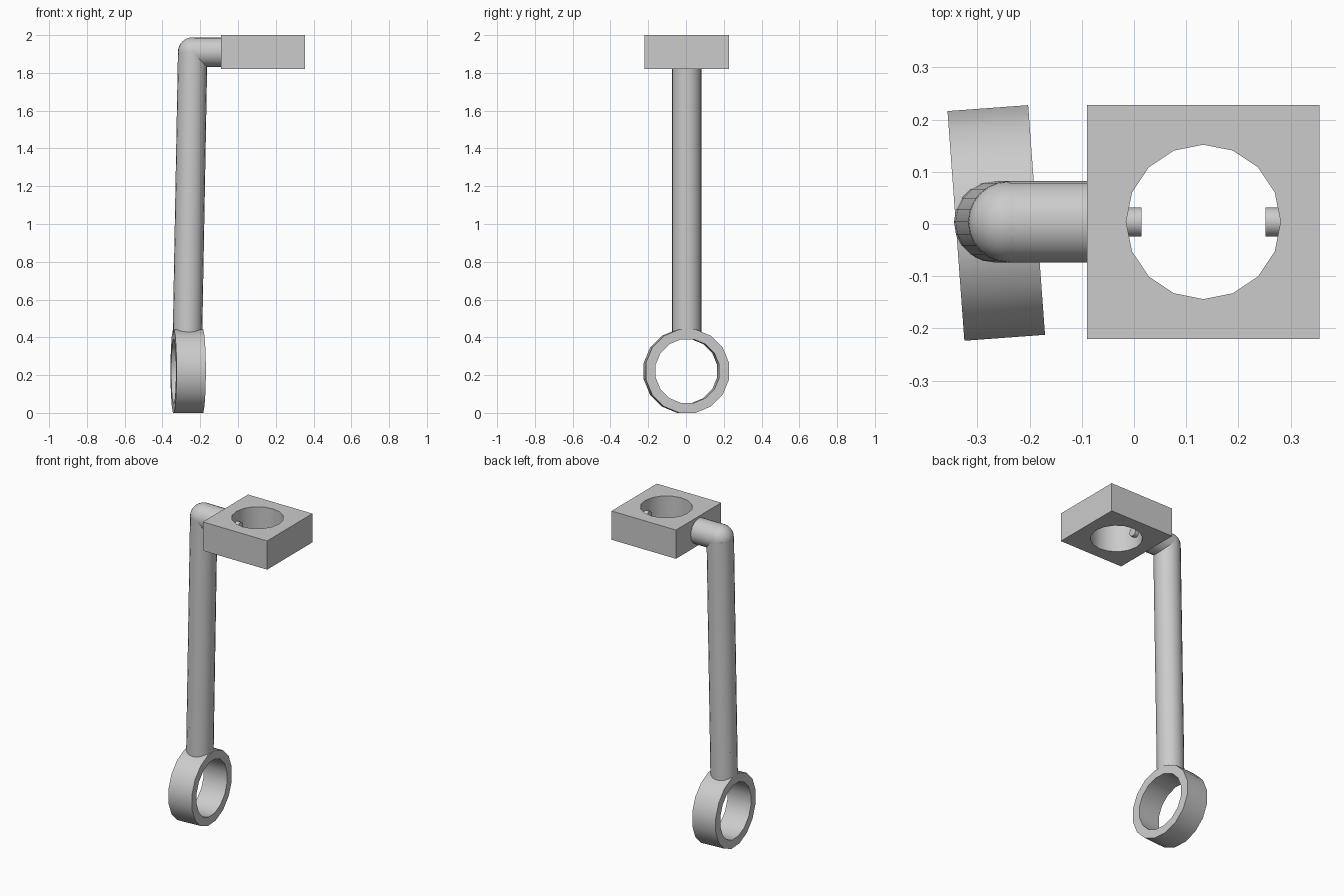
import bpy, bmesh
from math import pi, radians
from mathutils import Vector, Matrix

cube = bpy.data.objects.get("Cube")
if cube:
    bpy.data.objects.remove(cube, do_unlink=True)

GREY = (0.6, 0.6, 0.6, 1.0)
grey = bpy.data.materials.new("plain grey")
grey.use_nodes = True
grey.diffuse_color = GREY
grey.node_tree.nodes["Principled BSDF"].inputs["Base Color"].default_value = GREY


def finish(name, bm, smooth_angle=None):
    """Turn a bmesh into a named grey object."""
    bmesh.ops.recalc_face_normals(bm, faces=bm.faces)
    mesh = bpy.data.meshes.new(name)
    bm.to_mesh(mesh)
    bm.free()
    mesh.materials.append(grey)
    obj = bpy.data.objects.new(name, mesh)
    bpy.context.collection.objects.link(obj)
    if smooth_angle:
        bpy.ops.object.select_all(action='DESELECT')
        obj.select_set(True)
        bpy.context.view_layer.objects.active = obj
        bpy.ops.object.shade_smooth_by_angle(angle=radians(smooth_angle))
    return obj


def rod(name, start, end, radius, sides=20):
    """Capped cylinder between two points."""
    start, end = Vector(start), Vector(end)
    axis = end - start
    turn = axis.to_track_quat('Z', 'Y').to_matrix().to_4x4()
    bm = bmesh.new()
    bmesh.ops.create_cone(bm, cap_ends=True, segments=sides, radius1=radius,
                          radius2=radius, depth=axis.length,
                          matrix=Matrix.Translation((start + end) / 2) @ turn)
    return finish(name, bm, 35)


MID_Y = 0.004
ARM_Z = 1.91
TUBE = 0.078
elbow = Vector((-0.24, MID_Y, ARM_Z))
joint = Vector((-0.264, MID_Y, 0.6))

# Ring at the foot, a square profile spun around x
bm = bmesh.new()
profile = [bm.verts.new((x, 0, r)) for x, r in
           ((-0.0775, 0.172), (0.0775, 0.172), (0.0775, 0.225), (-0.0775, 0.225))]
edges = [bm.edges.new((profile[i], profile[(i + 1) % 4])) for i in range(4)]
bmesh.ops.rotate(bm, verts=bm.verts, matrix=Matrix.Rotation(pi / 16, 3, 'X'))
bmesh.ops.spin(bm, geom=profile + edges, axis=(1, 0, 0), cent=(0, 0, 0),
               angle=2 * pi, steps=16, use_merge=True)
bmesh.ops.remove_doubles(bm, verts=bm.verts, dist=0.0005)
ring = finish("foot_ring", bm, 35)
ring.location = (-0.264, 0.002, 0.221)
ring.rotation_euler.z = radians(4.2)

# Neck, pole and arm
rod("ring_neck", (-0.267, MID_Y, 0.41), joint, TUBE)
rod("pole", joint, elbow, TUBE)
rod("arm", elbow, (-0.08, MID_Y, ARM_Z), TUBE)

# Rounded elbow
bm = bmesh.new()
bmesh.ops.create_uvsphere(bm, u_segments=24, v_segments=16, radius=TUBE,
                          matrix=Matrix.Translation(elbow))
finish("elbow", bm, 60)

# Square block with a round hole through it
HOLE_X, HOLE_R = 0.133, 0.148
bm = bmesh.new()
bmesh.ops.create_cube(bm, size=1, matrix=Matrix.Translation((HOLE_X, MID_Y, ARM_Z))
                      @ Matrix.Diagonal((0.446, 0.448, 0.18, 1)))
block = finish("head_block", bm)
cutter = rod("hole_cutter", (HOLE_X, MID_Y, 1.7), (HOLE_X, MID_Y, 2.1), HOLE_R, 16)
cutter.hide_render = True
cut = block.modifiers.new("hole", 'BOOLEAN')
cut.operation = 'DIFFERENCE'
cut.solver = 'EXACT'
cut.object = cutter
bpy.ops.object.select_all(action='DESELECT')
block.select_set(True)
bpy.context.view_layer.objects.active = block
bpy.ops.object.modifier_apply(modifier=cut.name)
bpy.data.objects.remove(cutter, do_unlink=True)
bpy.ops.object.shade_smooth_by_angle(angle=radians(35))

# Two small pegs facing each other inside the hole
for side, name in ((-1, "right_peg"), (1, "left_peg")):
    rod(name, (HOLE_X + side * 0.16, MID_Y, ARM_Z),
        (HOLE_X + side * 0.119, MID_Y, ARM_Z), 0.028, 16)
